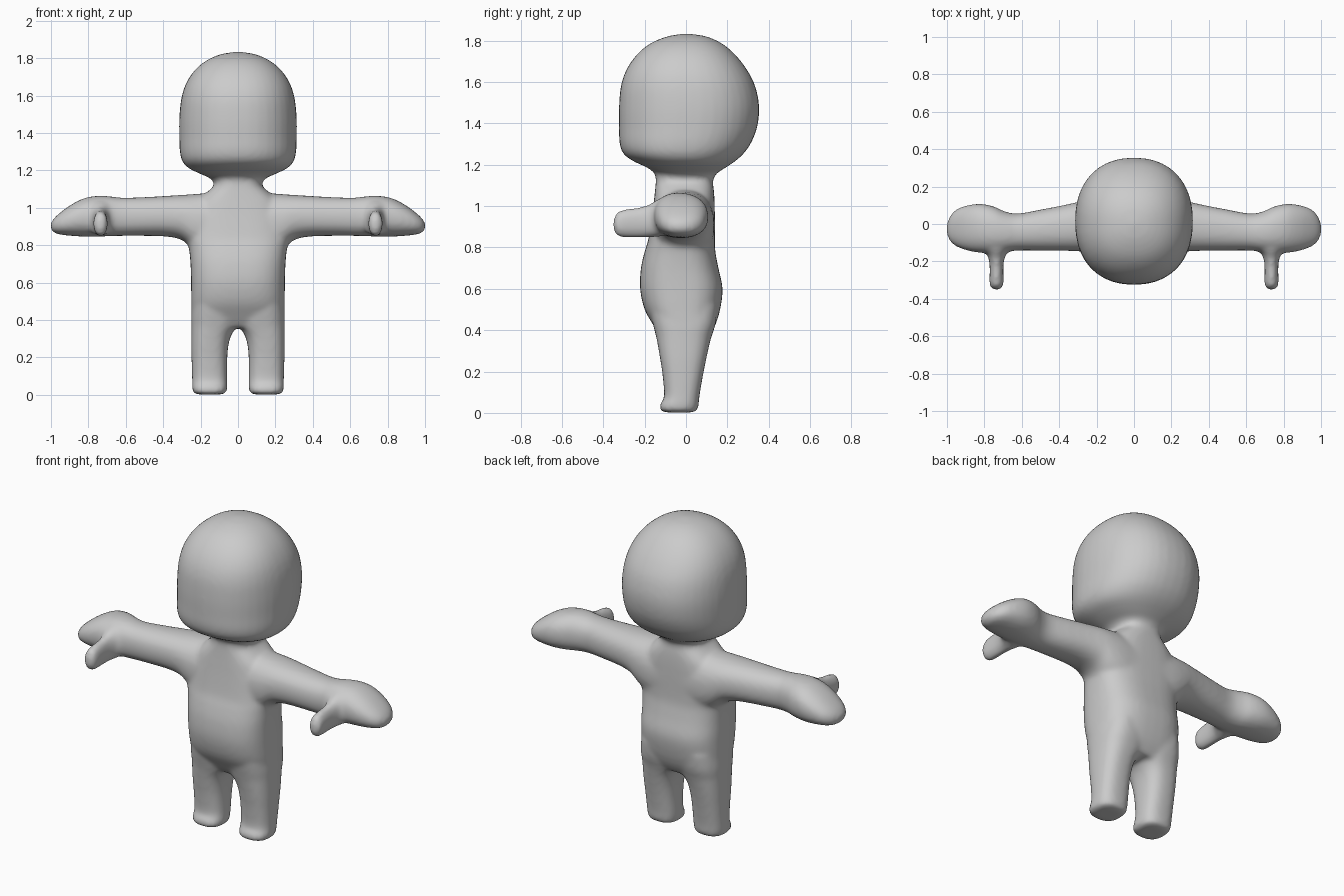
import bpy, bmesh, math
from mathutils import Vector

clay = bpy.data.materials.new("light grey clay")
clay.diffuse_color = (0.6, 0.6, 0.6, 1)
bm = bmesh.new()


def spline(rows, steps=5):
    """Smooth interpolation through profile rows."""
    out = []
    for i in range(len(rows) - 1):
        p0, p1 = rows[max(i - 1, 0)], rows[i]
        p2, p3 = rows[i + 1], rows[min(i + 2, len(rows) - 1)]
        for s in range(steps):
            t = s / steps
            out.append([0.5 * (2 * b + (c - a) * t + (2 * a - 5 * b + 4 * c - d) * t * t
                        + (3 * b - a - 3 * c + d) * t ** 3)
                        for a, b, c, d in zip(p0, p1, p2, p3)])
    return out + [list(rows[-1])]


def loft(rows, place, n=2.4, sides=40):
    """Skin superellipse rings; each row is (position, u min, u max, v min, v max)."""
    rings = []
    for t, u0, u1, v0, v1 in spline(rows):
        ring = []
        for k in range(sides):
            a = 2 * math.pi * k / sides
            c, s = math.cos(a), math.sin(a)
            u = (u0 + u1) / 2 + (u1 - u0) / 2 * math.copysign(abs(c) ** (2 / n), c)
            v = (v0 + v1) / 2 + (v1 - v0) / 2 * math.copysign(abs(s) ** (2 / n), s)
            ring.append(bm.verts.new(place(t, u, v)))
        rings.append(ring)
    for a, b in zip(rings, rings[1:]):
        for k in range(sides):
            j = (k + 1) % sides
            bm.faces.new((a[k], a[j], b[j], b[k]))
    bm.faces.new(rings[0][::-1])
    bm.faces.new(rings[-1])


def upright(t, u, v):
    return Vector((u, v, t))


# torso: height, half width, front, back
torso = [(0.36, .22, -.115, .105), (0.42, .247, -.155, .14), (0.50, .25, -.20, .165),
         (0.60, .251, -.222, .177), (0.70, .254, -.218, .157), (0.78, .262, -.20, .142),
         (0.84, .275, -.182, .14), (0.95, .26, -.165, .14), (1.03, .22, -.155, .138),
         (1.075, .175, -.15, .135), (1.12, .128, -.146, .13), (1.16, .13, -.145, .135)]
loft([(z, -w, w, f, b) for z, w, f, b in torso], upright, 2.7)

# neck and head
head = [(1.08, .14, -.14, .125), (1.12, .128, -.145, .13), (1.155, .145, -.15, .145),
        (1.185, .21, -.185, .19), (1.215, .268, -.25, .235), (1.25, .298, -.30, .275),
        (1.30, .311, -.321, .312), (1.38, .314, -.324, .344), (1.48, .314, -.324, .354),
        (1.58, .304, -.315, .335), (1.66, .28, -.288, .295), (1.73, .236, -.24, .24),
        (1.785, .173, -.175, .176), (1.82, .095, -.092, .1), (1.834, .012, -.01, .014)]
loft([(z, -w, w, f, b) for z, w, f, b in head], upright, 2.25)

# legs: height, inner, outer, front, back
leg = [(0.002, .085, .215, -.095, .03), (0.012, .064, .238, -.124, .054),
       (0.04, .058, .245, -.126, .061), (0.08, .058, .245, -.106, .065),
       (0.18, .058, .248, -.113, .082), (0.26, .052, .25, -.125, .098),
       (0.32, .036, .25, -.135, .111), (0.37, .004, .25, -.145, .124),
       (0.43, -.01, .25, -.16, .143), (0.52, -.01, .24, -.18, .155)]
# arms: distance out, front, back, bottom, top
arm = [(0.0, -.15, .138, .72, 1.075), (0.16, -.15, .137, .74, 1.078), (0.24, -.15, .13, .78, 1.073),
       (0.30, -.146, .118, .828, 1.069), (0.38, -.143, .10, .846, 1.064), (0.50, -.142, .077, .85, 1.057),
       (0.62, -.142, .056, .85, 1.054), (0.69, -.15, .067, .848, 1.062), (0.75, -.156, .094, .846, 1.064),
       (0.82, -.154, .108, .846, 1.052), (0.89, -.142, .10, .85, 1.018), (0.95, -.12, .078, .857, .975),
       (0.985, -.09, .04, .868, .942), (1.003, -.045, -.01, .892, .912)]
# thumbs: depth, offset either side, bottom, top
thumb = [(-.06, .075, .86, 1.04), (-.13, .075, .852, 1.035), (-.165, .05, .85, 1.015),
         (-.21, .038, .849, .998), (-.27, .037, .848, .988), (-.315, .038, .85, .98),
         (-.34, .031, .862, .962), (-.352, .008, .895, .925)]
for side in (1, -1):
    loft(leg, lambda t, u, v: Vector((side * u, v, t)), 2.6)
    loft(arm, lambda t, u, v: Vector((side * t, u, v)), 2.3)
    loft([(y, -w, w, b, t) for y, w, b, t in thumb],
         lambda t, u, v: Vector((side * (.735 + u), t, v)), 2.1)

bmesh.ops.recalc_face_normals(bm, faces=bm.faces[:])
mesh = bpy.data.meshes.new("figure_body")
bm.to_mesh(mesh)
bm.free()
mesh.materials.append(clay)
body = bpy.data.objects.new("figure_body", mesh)
bpy.context.collection.objects.link(body)

# fuse the limbs into one skin and soften the joins
fuse = body.modifiers.new("fuse", 'REMESH')
fuse.mode = 'VOXEL'
fuse.voxel_size = 0.012
fuse.use_smooth_shade = True
soften = body.modifiers.new("soften", 'SMOOTH')
soften.factor = 0.5
soften.iterations = 10
